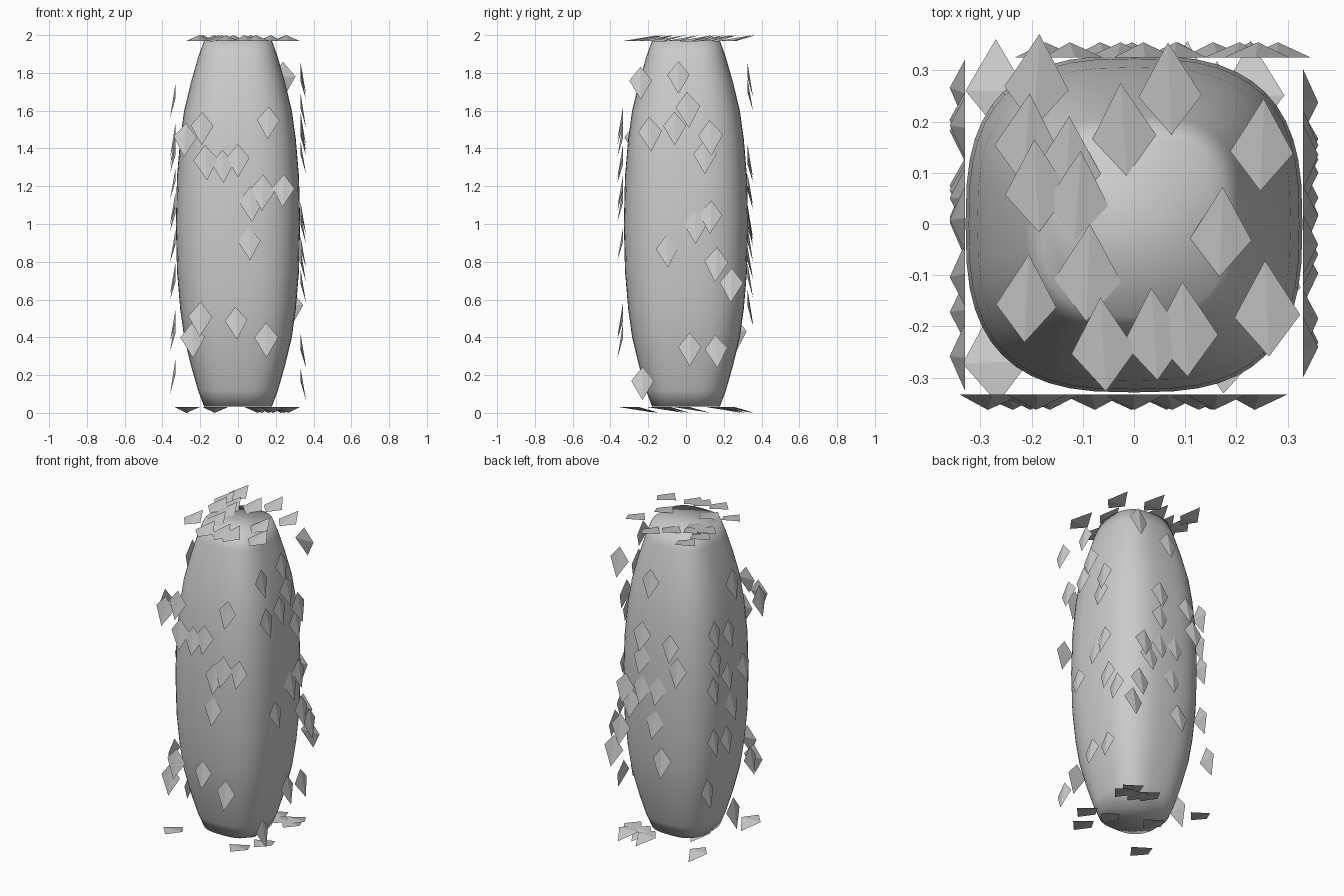
import bpy, bmesh, random
from math import cos, sin, pi, radians
from mathutils import Vector, Matrix

if "Cube" in bpy.data.objects:
    bpy.data.objects.remove(bpy.data.objects["Cube"])

random.seed(4)


def make_object(name, bm, smooth=False):
    bmesh.ops.recalc_face_normals(bm, faces=bm.faces)
    mesh = bpy.data.meshes.new(name)
    bm.to_mesh(mesh)
    bm.free()
    if smooth:
        mesh.polygons.foreach_set("use_smooth", [True] * len(mesh.polygons))
    ob = bpy.data.objects.new(name, mesh)
    bpy.context.collection.objects.link(ob)
    return ob


def loft(bm, rings):
    for a, b in zip(rings, rings[1:]):
        for i in range(len(a)):
            j = (i + 1) % len(a)
            bm.faces.new((a[i], a[j], b[j], b[i]))
    bm.faces.new(rings[0][::-1])
    bm.faces.new(rings[-1])


# Body: tall barrel with a rounded-square section, narrowing to flat ends
profile = [(0.035, 0.18), (0.12, 0.212), (0.25, 0.249), (0.4, 0.285),
           (0.55, 0.306), (0.75, 0.323), (1.0, 0.329), (1.25, 0.323),
           (1.45, 0.306), (1.6, 0.285), (1.75, 0.249), (1.88, 0.212), (1.97, 0.18)]
bm = bmesh.new()
rings = []
N = 48
for z, r in profile:
    p = 2 / 2.8
    ring = []
    for i in range(N):
        t = 2 * pi * i / N
        c, s = cos(t), sin(t)
        x = abs(c) ** p * (1 if c >= 0 else -1)
        y = abs(s) ** p * (1 if s >= 0 else -1)
        ring.append(bm.verts.new((r * x, r * y, z)))
    rings.append(ring)
loft(bm, rings)
make_object("body", bm, smooth=True)


# Scales: ridged kites whose tips lift away from an enclosing box
def add_scale(bm, centre, normal, tip):
    n, t = Vector(normal), Vector(tip)
    t = Matrix.Rotation(radians(random.uniform(-4, 4)), 3, n) @ t
    side = t.cross(n)
    k = random.uniform(0.9, 1.02)
    o = Vector(centre)
    top = bm.verts.new(o - t * 0.09 * k)
    left = bm.verts.new(o - side * 0.065 * k - t * 0.01)
    right = bm.verts.new(o + side * 0.065 * k - t * 0.01)
    point = bm.verts.new(o + t * 0.1 * k + n * 0.03)
    for f in ((top, left, point), (top, point, right), (top, right, left), (left, right, point)):
        bm.faces.new(f)


def scale_group(name, spots, place, normal, tip):
    bm = bmesh.new()
    for a, b in spots:
        add_scale(bm, place(a, b), normal, tip)
    make_object(name, bm)


down, back = (0, 0, -1), (0, 1, 0)
scale_group("front_scales", [
    (.16, 1.54), (-.19, 1.51), (-.28, 1.45), (-.17, 1.33), (-.08, 1.31), (0, 1.34), (.24, 1.18),
    (.13, 1.17), (.07, 1.11), (.06, .90), (-.20, .50), (-.24, .39), (-.01, .48), (.15, .39)],
    lambda x, z: (x, -.333, z), (0, -1, 0), down)
scale_group("right_scales", [
    (-.24, 1.75), (-.04, 1.78), (.01, 1.61), (-.06, 1.51), (-.19, 1.48), (.13, 1.46), (.1, 1.36),
    (.05, .99), (.13, 1.04), (-.1, .86), (.16, .79), (.24, .68), (.02, .34), (.16, .33), (-.23, .16)],
    lambda y, z: (.33, y, z), (1, 0, 0), down)
scale_group("back_scales", [
    (.02, 1.69), (.24, 1.77), (.08, 1.34), (-.12, 1.31), (.08, 1.19), (-.17, 1.17), (.08, 1.0),
    (-.03, 1.02), (.2, .98), (.16, .9), (.23, .71), (-.01, .8), (-.06, .57), (.28, .56)],
    lambda x, z: (x, .325, z), (0, 1, 0), down)
scale_group("left_scales", [
    (.01, 1.66), (.19, 1.4), (.05, 1.36), (-.26, 1.45), (.18, 1.22), (.06, 1.09), (-.1, 1.09),
    (.2, 1.05), (.02, .89), (.2, .72), (.07, .69), (-.17, .47), (.26, .42), (0, .2)],
    lambda y, z: (-.33, y, z), (-1, 0, 0), down)
scale_group("top_scales", [
    (-.19, .275), (.07, .26), (-.02, .18), (.25, .15), (-.21, .16), (-.13, .11), (-.19, .07), (-.11, .05),
    (.17, -.02), (-.09, -.1), (-.21, -.15), (-.06, -.24), (.04, -.22), (.1, -.21), (.26, -.17)],
    lambda x, y: (x, y, 1.97), (0, 0, 1), back)
scale_group("bottom_scales", [
    (-.27, .27), (-.27, -.26), (.18, -.24), (.23, .26), (.1, .26), (.24, .2), (.16, .22),
    (-.12, .03), (.12, -.07), (.26, -.11)],
    lambda x, y: (x, y, .03), (0, 0, -1), back)
